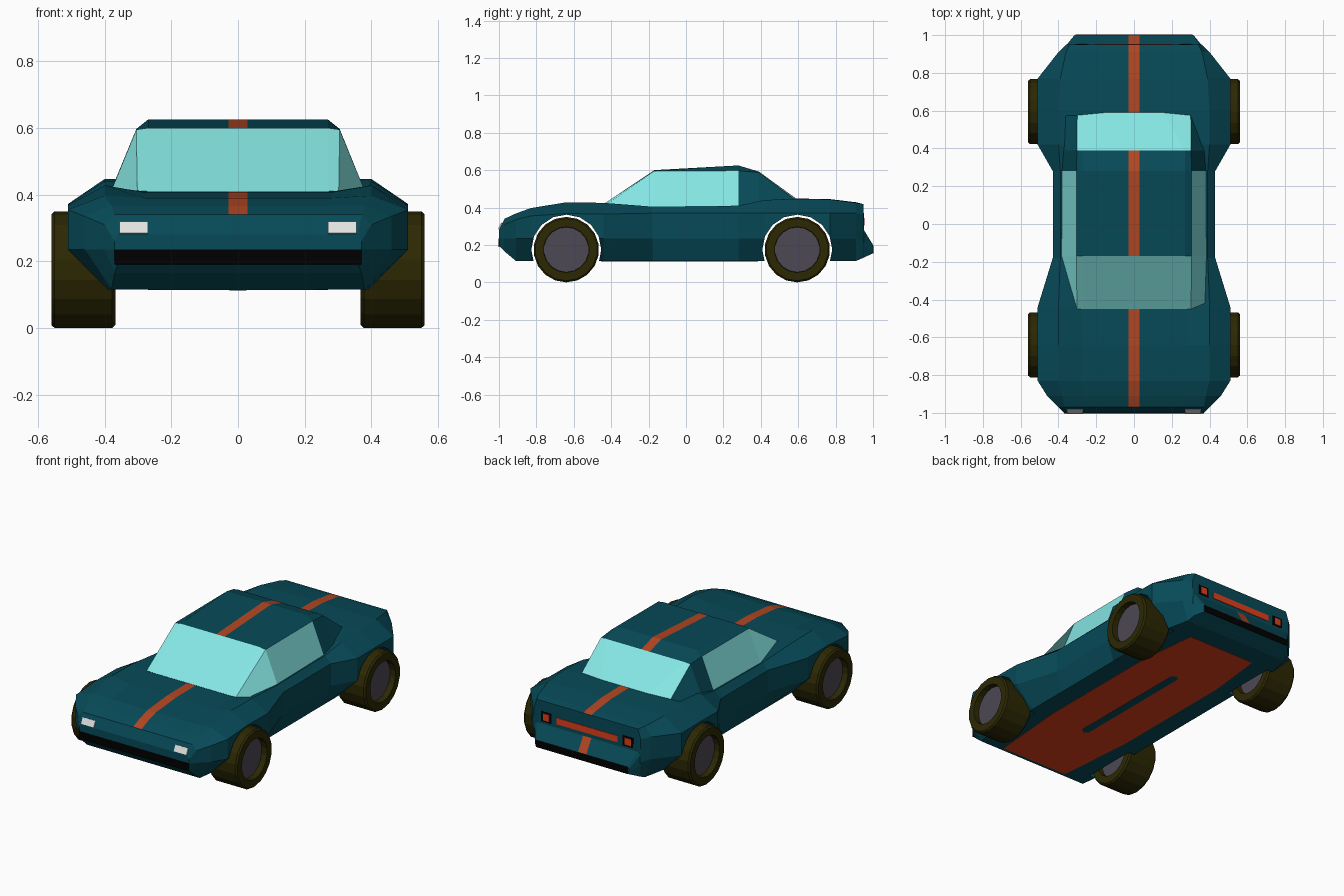
import bpy, bmesh, math
from mathutils import Vector, Matrix

if "Cube" in bpy.data.objects:
    bpy.data.objects.remove(bpy.data.objects["Cube"])


def material(name, rgb):
    m = bpy.data.materials.new(name)
    m.diffuse_color = (*rgb, 1)
    m.use_nodes = True
    m.node_tree.nodes["Principled BSDF"].inputs["Base Color"].default_value = m.diffuse_color
    return m


TEAL = material("teal paint", (0.002, 0.068, 0.096))
ORANGE = material("orange stripe", (0.45, 0.062, 0.016))
GLASS = material("pale cyan glass", (0.235, 0.79, 0.77))
TIRE = material("olive rubber", (0.025, 0.021, 0.001))
RIM = material("grey rim", (0.075, 0.065, 0.09))
BLACK = material("black trim", (0.0, 0.0, 0.0))
WHITE = material("headlight white", (0.76, 0.76, 0.75))
RED = material("red", (0.75, 0.05, 0.011))


def finish(name, bm, mats):
    bmesh.ops.recalc_face_normals(bm, faces=bm.faces)
    me = bpy.data.meshes.new(name)
    bm.to_mesh(me)
    bm.free()
    for m in mats:
        me.materials.append(m)
    ob = bpy.data.objects.new(name, me)
    bpy.context.collection.objects.link(ob)
    return ob


def loft(name, stations, mats, rule):
    """Skin mirrored half sections; rule(edge, y) picks the material."""
    bm = bmesh.new()
    rings = []
    for y, half in stations:
        pts = half + [(-x, z) for x, z in reversed(half)]
        rings.append([bm.verts.new((x, y, z)) for x, z in pts])
    n = len(rings[0])
    for i in range(len(rings) - 1):
        ymid = (stations[i][0] + stations[i + 1][0]) / 2
        for k in range(n):
            a, b = rings[i], rings[i + 1]
            j = (k + 1) % n
            f = bm.faces.new((a[k], a[j], b[j], b[k]))
            f.material_index = rule(min(k, n - 2 - k) if k < n - 1 else -1, ymid)
    bm.faces.new(rings[0])
    bm.faces.new(rings[-1])
    return finish(name, bm, mats)


def plate(name, corners, mat, offset, mirror=False):
    """Thin painted plate standing off the surface by the offset vector."""
    bm = bmesh.new()
    off = Vector(offset)
    for s in ((1, -1) if mirror else (1,)):
        lo = [bm.verts.new((s * x, y, z)) for x, y, z in corners]
        hi = [bm.verts.new(v.co + off) for v in lo]
        bm.faces.new(lo)
        bm.faces.new(hi)
        for i in range(len(lo)):
            j = (i + 1) % len(lo)
            bm.faces.new((lo[i], lo[j], hi[j], hi[i]))
    return finish(name, bm, [mat])


S = 0.028  # half width of the racing stripe


def section(y, xb, zb, xl, zl, zu, xs, zs, zc):
    return y, [(xb, zb), (xl, zl), (xl, zu), (xs, zs), (xs * 0.7, zc), (S, zc)]


# Lower body
body = loft("body", [
    section(-1.00, .36, .195, .37, .235, .26, .36, .280, .28),
    section(-0.97, .37, .165, .40, .235, .31, .37, .340, .34),
    section(-0.91, .38, .115, .46, .235, .335, .38, .368, .366),
    section(-0.83, .39, .115, .51, .235, .355, .40, .397, .39),
    section(-0.64, .39, .115, .51, .235, .368, .40, .428, .407),
    section(-0.44, .39, .115, .51, .235, .365, .40, .425, .409),
    section(-0.18, .39, .115, .43, .235, .37, .39, .405, .405),
    section(0.28, .39, .115, .43, .235, .37, .39, .410, .41),
    section(0.42, .39, .115, .51, .235, .37, .40, .440, .44),
    section(0.60, .39, .115, .51, .235, .372, .40, .447, .448),
    section(0.77, .39, .115, .51, .235, .37, .39, .443, .445),
    section(0.91, .36, .115, .40, .235, .37, .36, .425, .428),
    section(0.95, .35, .132, .36, .220, .36, .34, .418, .418),
    section(0.951, .35, .133, .355, .20, .26, .34, .280, .28),
    section(1.00, .31, .155, .315, .17, .19, .31, .200, .20),
], [TEAL, ORANGE],
    lambda k, y: int(k == 5 and (-.97 < y < -.44 or y > .5) and abs(y - .9505) > .002))

# Wheel arches, cut as open holes through the shell
WHEELS = [(s, y) for s in (1, -1) for y in (-0.64, 0.595)]
bm = bmesh.new()
for s, y in WHEELS:
    bmesh.ops.create_cone(bm, cap_ends=True, segments=16, radius1=.187, radius2=.187, depth=.3,
                          matrix=Matrix.Translation((s * .5, y, .175)) @ Matrix.Rotation(math.pi / 2, 4, 'Y'))
cutter = finish("arch_cutter", bm, [TEAL])
cutter.hide_render = True
mod = body.modifiers.new("arches", 'BOOLEAN')
mod.object = cutter
mod.operation = 'DIFFERENCE'
mod.solver = 'EXACT'
dg = bpy.context.evaluated_depsgraph_get()
body.data = bpy.data.meshes.new_from_object(body.evaluated_get(dg))
body.modifiers.clear()
bpy.data.objects.remove(cutter)
bm = bmesh.new()
bm.from_mesh(body.data)
caps = [f for f in bm.faces if all(abs(abs(v.co.x) - .35) < .001 for v in f.verts) and abs(f.normal.x) > .99
        and .2 > max(abs(v.co.z - .175) for v in f.verts) and abs(f.calc_center_median().y) < .85]
bmesh.ops.delete(bm, geom=caps, context='FACES')
bm.to_mesh(body.data)
bm.free()


def cabin_section(y, xb, zb, xu, zu, xr, zr):
    return y, [(xb, zb), (xu, zu), (xr, zr), (S, zr)]


# Cabin: side windows on edge 0, windscreen and rear window on the sloped top
def cabin_rule(k, y):
    if k == 0 and y < .28:
        return 2
    if k > 0 and (y < -.17 or y > .39):
        return 2
    return int(k == 3)


loft("cabin", [
    cabin_section(-0.45, .385, .400, .302, .412, .27, .410),
    cabin_section(-0.17, .385, .400, .305, .595, .27, .600),
    cabin_section(0.28, .385, .400, .305, .597, .27, .625),
    cabin_section(0.39, .382, .410, .302, .588, .27, .592),
    cabin_section(0.60, .370, .425, .300, .428, .15, .440),
], [TEAL, ORANGE, GLASS], cabin_rule)


# Wheels: turned tyre profile with recessed rims on both sides
def wheel(name, s, y):
    prof = [(.525, 0), (.525, .12), (.56, .122), (.56, .166), (.55, .175),
            (.378, .175), (.368, .166), (.368, .122), (.40, .12), (.40, 0)]
    n = 18
    bm = bmesh.new()
    rings = []
    for x, r in prof:
        c = 1 if r == 0 else n
        rings.append([bm.verts.new((s * x, y + r * math.sin(2 * math.pi * i / n),
                                    .175 - r * math.cos(2 * math.pi * i / n))) for i in range(c)])
    for q in range(len(prof) - 1):
        a, b = rings[q], rings[q + 1]
        for i in range(n):
            loop = [a[i % len(a)], a[(i + 1) % len(a)], b[(i + 1) % len(b)], b[i % len(b)]]
            f = bm.faces.new(list(dict.fromkeys(loop)))
            f.material_index = int(q in (0, len(prof) - 2))
    finish(name, bm, [TIRE, RIM])


for s, y in WHEELS:
    wheel(("front" if y < 0 else "rear") + ("_right" if s > 0 else "_left") + "_wheel", s, y)


def upright(x0, x1, z0, z1, y):
    return [(x0, y, z0), (x1, y, z0), (x1, y, z1), (x0, y, z1)]


# Nose details
plate("headlights", [(.27, -.999, .282), (.355, -.999, .282), (.355, -.982, .316), (.27, -.982, .316)],
      WHITE, (0, -.006, .003), True)
plate("front_grille", upright(-.37, .37, .190, .235, -.998), BLACK, (0, -.004, 0))

# Tail details
plate("tail_bar", upright(-.205, .205, .303, .342, .949), RED, (0, .005, 0))
plate("tail_lamp_surrounds", upright(.24, .31, .293, .355, .949), BLACK, (0, .003, 0), True)
plate("tail_lamps", upright(.255, .297, .303, .345, .950), RED, (0, .005, 0), True)
plate("rear_vent", upright(-.31, .31, .155, .197, .998), BLACK, (0, .004, 0))

# Underside panel with a body-coloured slot
plate("floor_panel", [(x, y, .1155) for x, y in [
    (-.23, -.89), (.23, -.89), (.27, -.40), (.27, .42), (.23, .78), (-.23, .78), (-.27, .42), (-.27, -.40)]],
    RED, (0, 0, -.002))
plate("floor_slot", [(x, y, .114) for x, y in [
    (-.025, -.43), (0, -.455), (.025, -.43), (.025, .36), (0, .385), (-.025, .36)]],
    TEAL, (0, 0, -.002))
